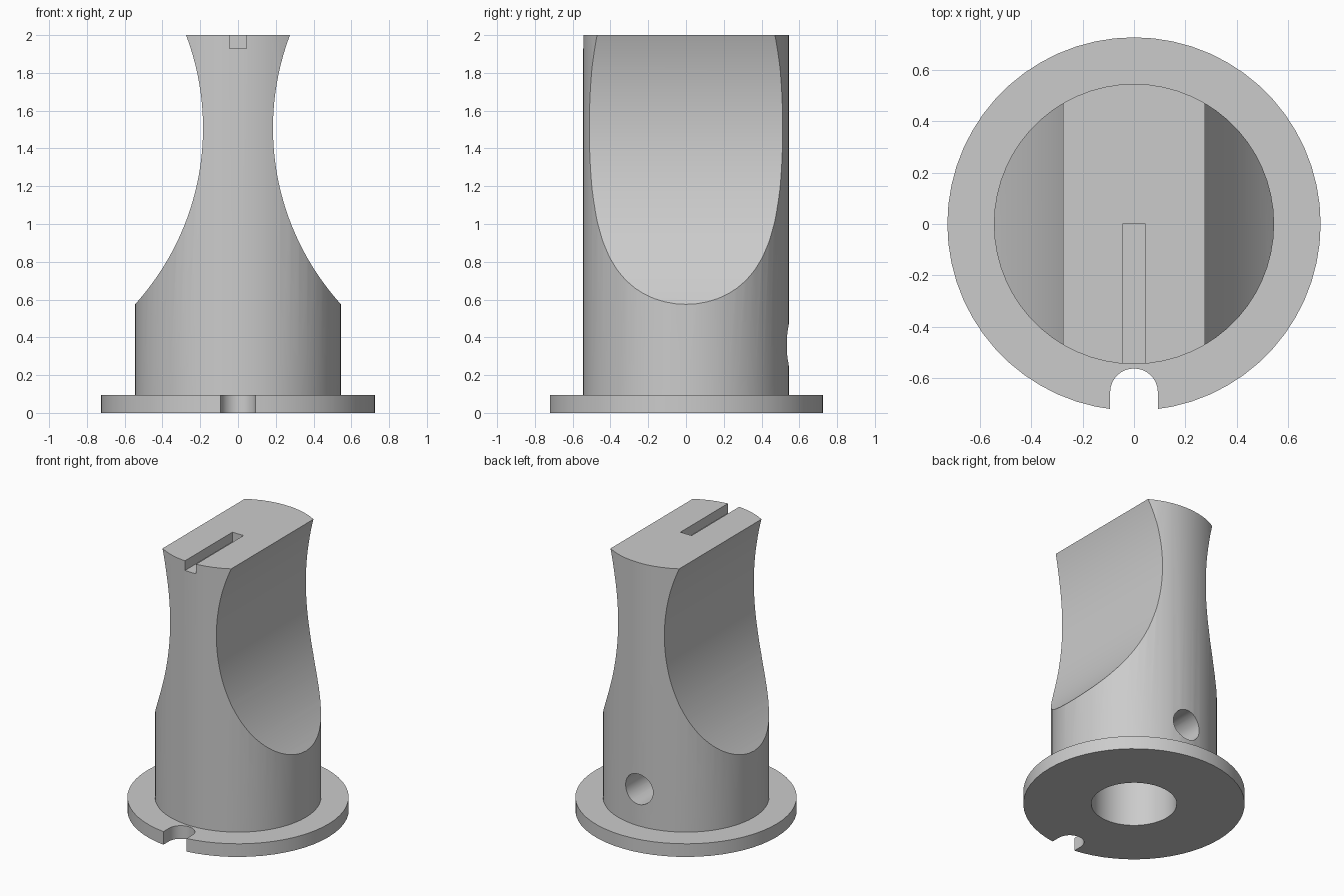
import bpy
import math
from mathutils import Matrix

cube = bpy.data.objects.get("Cube")
if cube:
    bpy.data.objects.remove(cube, do_unlink=True)

grey = bpy.data.materials.new("plain grey")
grey.use_nodes = True
colour = (0.6, 0.6, 0.6, 1)
grey.diffuse_color = colour
grey.node_tree.nodes["Principled BSDF"].inputs["Base Color"].default_value = colour


def cylinder(name, radius, start, end, axis="Z", x=0, y=0, z=0, sides=60):
    """Cylinder from start to end along its axis, offset by x, y, z."""
    bpy.ops.mesh.primitive_cylinder_add(vertices=sides, radius=radius, depth=end - start)
    obj = bpy.context.object
    obj.name = name
    move = Matrix.Translation((0, 0, (start + end) / 2))
    turn = Matrix.Rotation(-math.pi / 2, 4, "X") if axis == "Y" else Matrix()
    obj.data.transform(Matrix.Translation((x, y, z)) @ turn @ move)
    obj.data.materials.append(grey)
    return obj


def box(name, low, high):
    bpy.ops.mesh.primitive_cube_add(size=1)
    obj = bpy.context.object
    obj.name = name
    size = [b - a for a, b in zip(low, high)]
    middle = [(a + b) / 2 for a, b in zip(low, high)]
    obj.data.transform(Matrix.Translation(middle) @ Matrix.Diagonal((*size, 1)))
    obj.data.materials.append(grey)
    return obj


def cut(target, cutters):
    """Subtract each cutter from the target, then discard the cutters."""
    for cutter in cutters:
        cutter.hide_render = True
        bpy.context.view_layer.objects.active = target
        mod = target.modifiers.new("cut", "BOOLEAN")
        mod.operation = "DIFFERENCE"
        mod.solver = "EXACT"
        mod.object = cutter
        bpy.ops.object.modifier_apply(modifier=mod.name)
        bpy.data.objects.remove(cutter, do_unlink=True)


FLANGE_TOP = 0.095
BORE = 0.28

# Flange with a round-ended notch at the front and the shaft bore
flange = cylinder("flange", 0.726, 0, FLANGE_TOP)
cut(flange, [
    cylinder("flange_bore", BORE, -0.1, 0.3),
    cylinder("notch_end", 0.093, -0.1, 0.3, y=-0.655, sides=32),
    box("notch_mouth", (-0.093, -0.9, -0.1), (0.093, -0.655, 0.3)),
])

# Knob body: concave finger grips, shaft bore, screw hole and pointer slot
body = cylinder("knob_body", 0.545, FLANGE_TOP, 2)
grips = [cylinder("finger_grip", 1.39, -1, 1, axis="Y", x=side * 1.575, z=1.508, sides=180)
         for side in (-1, 1)]
cut(body, grips + [
    cylinder("shaft_bore", BORE, -0.1, 0.75),
    cylinder("screw_hole", 0.11, 0.1, 0.8, axis="Y", z=0.36, sides=32),
    box("pointer_slot", (-0.045, -0.8, 1.93), (0.045, 0, 2.2)),
])

# Soften the round walls while keeping the cut edges crisp
for part in (flange, body):
    bpy.ops.object.select_all(action="DESELECT")
    part.select_set(True)
    bpy.context.view_layer.objects.active = part
    bpy.ops.object.shade_smooth_by_angle(angle=math.radians(20))
